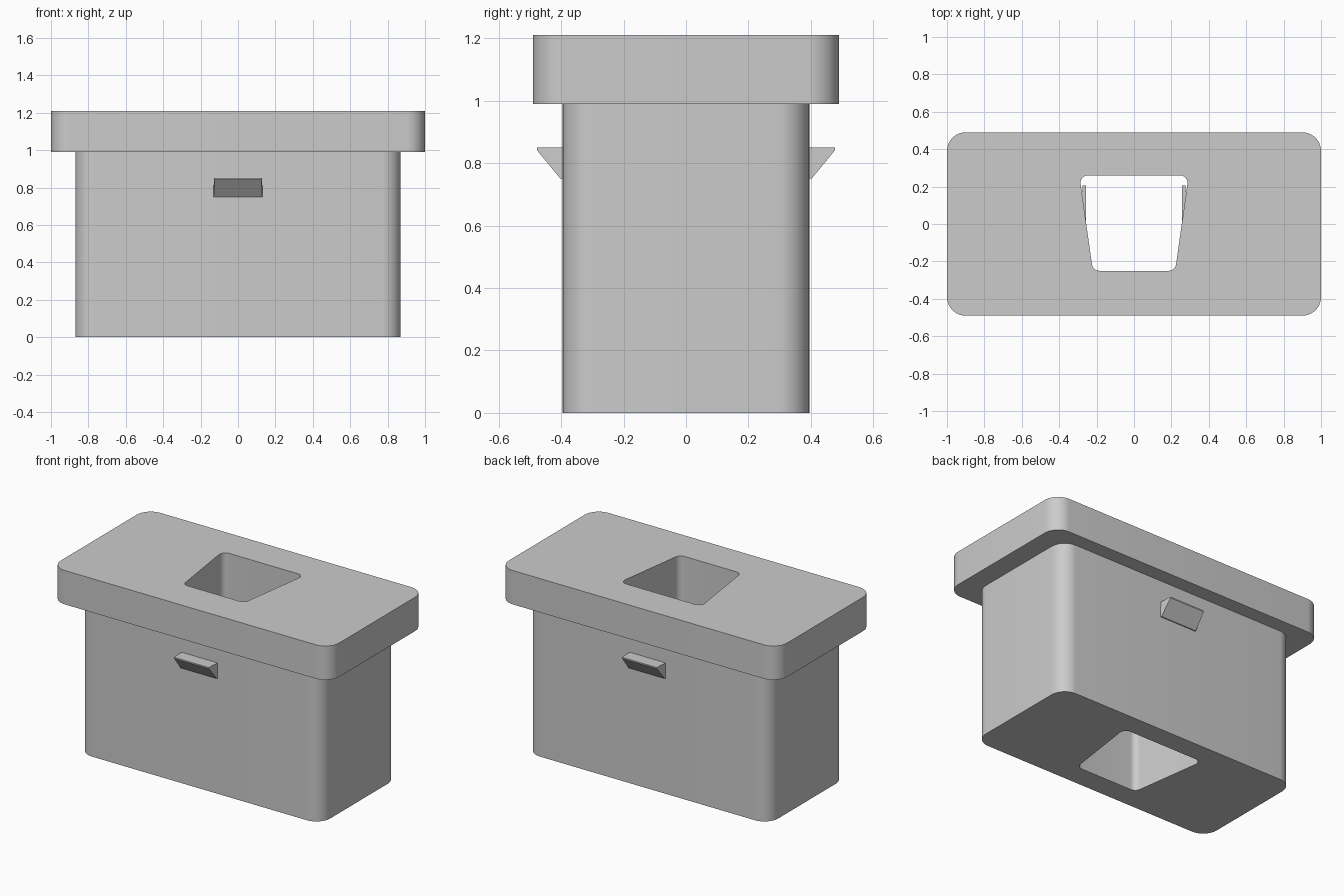
import bpy
import bmesh
import math
from mathutils import Vector

cube = bpy.data.objects.get("Cube")
if cube:
    bpy.data.objects.remove(cube, do_unlink=True)

GREY = (0.6, 0.6, 0.6, 1)
grey = bpy.data.materials.new("plain grey")
grey.use_nodes = True
grey.diffuse_color = GREY
grey.node_tree.nodes["Principled BSDF"].inputs["Base Color"].default_value = GREY


def rounded(corners, radius, steps=10):
    """Outline of a convex counter-clockwise polygon with rounded corners."""
    points = []
    count = len(corners)
    for i in range(count):
        here = Vector(corners[i])
        a = (Vector(corners[i - 1]) - here).normalized()
        b = (Vector(corners[(i + 1) % count]) - here).normalized()
        half = a.angle(b) / 2
        centre = here + (a + b).normalized() * radius / math.sin(half)
        start = here + a * radius / math.tan(half) - centre
        sweep = math.pi - 2 * half
        for s in range(steps + 1):
            t = sweep * s / steps
            c, n = math.cos(t), math.sin(t)
            points.append((centre.x + start.x * c - start.y * n,
                           centre.y + start.x * n + start.y * c))
    return points


def rectangle(x, y):
    return [(-x, -y), (x, -y), (x, y), (-x, y)]


def finish(name, bm):
    bmesh.ops.recalc_face_normals(bm, faces=bm.faces[:])
    mesh = bpy.data.meshes.new(name)
    bm.to_mesh(mesh)
    bm.free()
    mesh.materials.append(grey)
    obj = bpy.data.objects.new(name, mesh)
    bpy.context.collection.objects.link(obj)
    bpy.ops.object.select_all(action='DESELECT')
    obj.select_set(True)
    bpy.context.view_layer.objects.active = obj
    bpy.ops.object.shade_smooth_by_angle(angle=math.radians(30))


def prism(name, outlines, bottom, top):
    """Upright prism; outlines after the first are holes through it."""
    bm = bmesh.new()
    edges = []
    for outline in outlines:
        verts = [bm.verts.new((x, y, bottom)) for x, y in outline]
        edges += [bm.edges.new((verts[i - 1], verts[i])) for i in range(len(verts))]
    bmesh.ops.triangle_fill(bm, edges=edges, use_beauty=True, normal=(0, 0, 1))
    extruded = bmesh.ops.extrude_face_region(bm, geom=bm.faces[:], use_keep_orig=True)
    moved = [v for v in extruded["geom"] if isinstance(v, bmesh.types.BMVert)]
    bmesh.ops.translate(bm, verts=moved, vec=(0, 0, top - bottom))
    finish(name, bm)


# Body and overhanging lid, pierced by one keystone-shaped shaft
shaft = rounded([(-0.22, -0.25), (0.22, -0.25), (0.292, 0.26), (-0.292, 0.26)], 0.04)
prism("body", [rounded(rectangle(0.87, 0.395), 0.1), shaft], 0, 0.99)
prism("lid", [rounded(rectangle(1, 0.49), 0.1), shaft], 0.99, 1.21)

# Wedge-shaped snap catches on the front and back
profile = [(0.38, 0.75), (0.402, 0.75), (0.478, 0.842), (0.478, 0.85), (0.38, 0.85)]
for name, side in (("front_catch", -1), ("back_catch", 1)):
    bm = bmesh.new()
    ends = []
    for x in (-1, 1):
        ends.append([bm.verts.new((x * (0.125 if y > 0.45 else 0.13), side * y, z))
                     for y, z in profile])
        bm.faces.new(ends[-1])
    for i in range(len(profile)):
        bm.faces.new((ends[0][i - 1], ends[0][i], ends[1][i], ends[1][i - 1]))
    finish(name, bm)

# Thin ribs inside the shaft, half sunk in its slanted walls
for name, side in (("left_rib", 1), ("right_rib", -1)):
    prism(name, [[(side * x, y) for x, y in
                  ((0.256, -0.02), (0.29, -0.02), (0.275, 0.205), (0.256, 0.205))]],
          0.45, 0.7)
